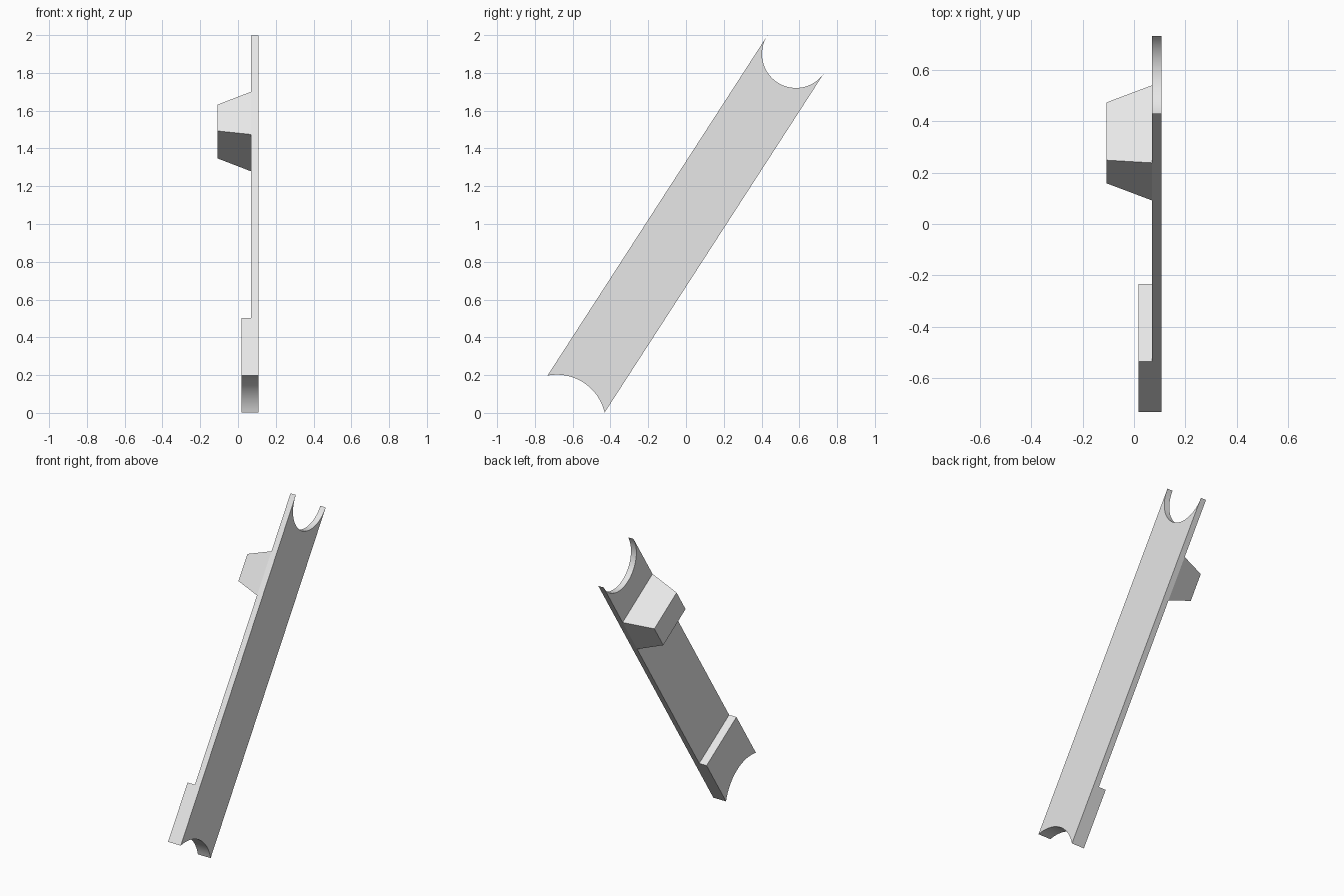
import bpy, bmesh, math
from mathutils import Matrix, Vector

cube = bpy.data.objects.get("Cube")
if cube:
    bpy.data.objects.remove(cube, do_unlink=True)

HALF_LEN, HALF_W = 1.072, 0.18
OUTER, INNER, PAD, BLOCK = 0.108, 0.07, 0.018, -0.108   # x levels
LEAN = Matrix.Translation((0, 0, 1)) @ Matrix.Rotation(-0.574, 4, 'X')

grey = bpy.data.materials.new("light_grey")
grey.use_nodes = True
grey.diffuse_color = (0.8, 0.8, 0.8, 1)
grey.node_tree.nodes["Principled BSDF"].inputs["Base Color"].default_value = (0.8, 0.8, 0.8, 1)


def arc(centre, radius, start, end, steps=32):
    """Points (across, along) on an arc centred on the bar's midline."""
    angles = [start + (end - start) * i / steps for i in range(steps + 1)]
    return [(radius * math.sin(a), centre + radius * math.cos(a)) for a in angles]


def rect(half_w, low, high):
    return [(-half_w, low), (half_w, low), (half_w, high), (-half_w, high)]


def loft(name, profile_a, x_a, profile_b, x_b):
    """Solid between two matching profiles, leaned into place."""
    bm = bmesh.new()
    a = [bm.verts.new((x_a, v, u)) for v, u in profile_a]
    b = [bm.verts.new((x_b, v, u)) for v, u in profile_b]
    bm.faces.new(a)
    bm.faces.new(b)
    for i in range(len(a)):
        j = (i + 1) % len(a)
        bm.faces.new((a[i], a[j], b[j], b[i]))
    bmesh.ops.recalc_face_normals(bm, faces=bm.faces)
    mesh = bpy.data.meshes.new(name)
    bm.to_mesh(mesh)
    bm.free()
    mesh.materials.append(grey)
    obj = bpy.data.objects.new(name, mesh)
    obj.matrix_world = LEAN
    bpy.context.collection.objects.link(obj)
    return obj


# End cut-outs: shallow arc at the foot, half circle at the head
foot_r = 0.26
foot_angle = math.asin(HALF_W / foot_r)
foot = arc(-HALF_LEN - foot_r * math.cos(foot_angle), foot_r, -foot_angle, foot_angle)
head = arc(HALF_LEN, HALF_W, math.pi / 2, math.pi * 1.5)

# Long thin bar
bar_profile = foot + head
parts = [loft("bar", bar_profile, INNER, bar_profile, OUTER)]

# Thicker pad at the foot
pad_top = -0.709
pad_profile = foot + [(HALF_W, pad_top), (-HALF_W, pad_top)]
parts.append(loft("foot_pad", pad_profile, PAD, pad_profile, INNER))

# Tapered block near the head
mid = 0.583
parts.append(loft("tapered_block",
                  rect(HALF_W, mid - 0.135, mid + 0.135), INNER,
                  rect(0.134, mid - 0.083, mid + 0.083), BLOCK))

# Smooth the curved cut-outs, keep the edges sharp
bpy.ops.object.select_all(action='DESELECT')
for part in parts:
    part.select_set(True)
bpy.context.view_layer.objects.active = parts[0]
bpy.ops.object.shade_smooth_by_angle(angle=math.radians(30))
